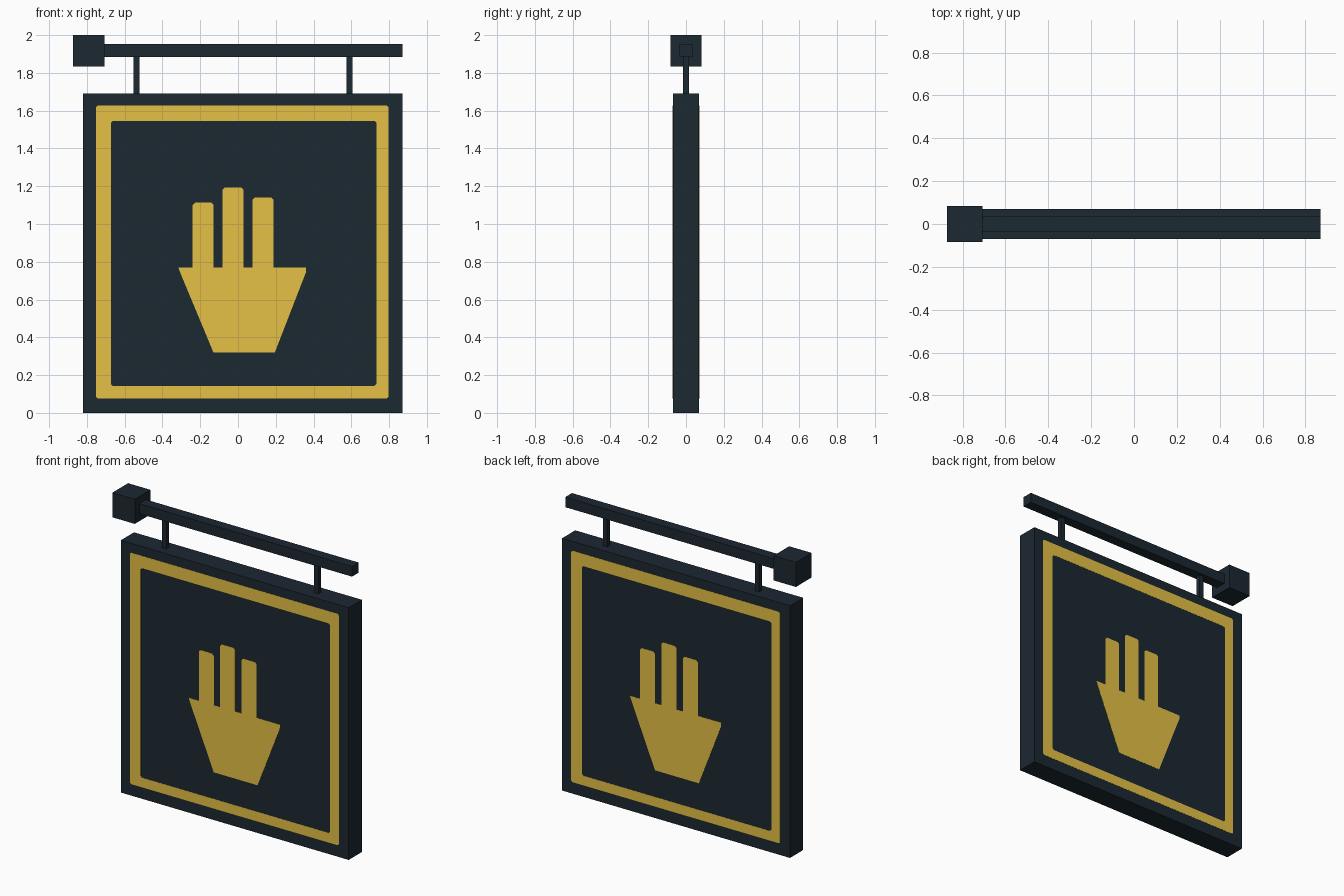
import bpy, bmesh, math
from mathutils import Matrix, Vector

if "Cube" in bpy.data.objects:
    bpy.data.objects.remove(bpy.data.objects["Cube"])

CX = 0.025      # board centre in x
HALF_Y = 0.07   # half board thickness
LIFT = 0.001    # thickness of the painted plates


def material(name, rgb):
    m = bpy.data.materials.new(name)
    m.diffuse_color = (*rgb, 1)
    m.use_nodes = True
    m.node_tree.nodes["Principled BSDF"].inputs["Base Color"].default_value = m.diffuse_color
    return m


DARK = material("dark slate", (0.0115, 0.0212, 0.031))
GOLD = material("gold paint", (0.78, 0.53, 0.06))


def add_object(name, bm, mat):
    bmesh.ops.recalc_face_normals(bm, faces=bm.faces)
    me = bpy.data.meshes.new(name)
    bm.to_mesh(me)
    bm.free()
    me.materials.append(mat)
    ob = bpy.data.objects.new(name, me)
    bpy.context.collection.objects.link(ob)
    return ob


def box(name, x0, x1, half_y, z0, z1):
    bm = bmesh.new()
    size = Matrix.Diagonal((x1 - x0, 2 * half_y, z1 - z0, 1))
    mid = Matrix.Translation(((x0 + x1) / 2, 0, (z0 + z1) / 2))
    bmesh.ops.create_cube(bm, size=1, matrix=mid @ size)
    return add_object(name, bm, DARK)


def plate(name, polygons, back):
    """Thin painted plate on the front, or turned half round onto the back."""
    bm = bmesh.new()
    verts = {}
    for poly in polygons:
        for p in poly:
            if p not in verts:
                verts[p] = bm.verts.new((p[0], -HALF_Y, p[1]))
        bm.faces.new([verts[p] for p in poly])
    new = bmesh.ops.extrude_face_region(bm, geom=bm.faces[:])["geom"]
    moved = [g for g in new if isinstance(g, bmesh.types.BMVert)]
    bmesh.ops.translate(bm, verts=moved, vec=(0, -LIFT, 0))
    if back:
        bmesh.ops.rotate(bm, verts=bm.verts, cent=Vector((CX, 0, 0)),
                         matrix=Matrix.Rotation(math.pi, 3, 'Z'))
    return add_object(name, bm, GOLD)


def chamfered(x0, x1, z0, z1, c=0.01):
    return [(x0 + c, z0), (x1 - c, z0), (x1, z0 + c), (x1, z1 - c),
            (x1 - c, z1), (x0 + c, z1), (x0, z1 - c), (x0, z0 + c)]


# Solid parts
box("sign_board", -0.82, 0.87, HALF_Y, 0.0, 1.69)
box("wall_block", -0.873, -0.707, 0.083, 1.835, 2.0)
box("hanging_bar", -0.707, 0.87, 0.035, 1.885, 1.953)
box("left_hanger", -0.553, -0.521, 0.015, 1.69, 1.885)
box("right_hanger", 0.574, 0.606, 0.015, 1.69, 1.885)

# Painted border ring
outer = chamfered(-0.752, 0.798, 0.077, 1.628)
inner = chamfered(-0.672, 0.732, 0.142, 1.546)
border = [(outer[i], outer[(i + 1) % 8], inner[(i + 1) % 8], inner[i])
          for i in range(8)]

# Painted hand: tapered palm with three fingers, as one outline
PALM_TOP = 0.77
hand = [(-0.316, PALM_TOP), (-0.305, 0.74), (-0.13, 0.32), (0.195, 0.32),
        (0.36, 0.745), (0.36, PALM_TOP)]
for x0, x1, top in ((0.077, 0.188, 1.14), (-0.082, 0.029, 1.193),
                    (-0.24, -0.13, 1.113)):
    hand += [(x1, PALM_TOP), (x1, top - 0.012), (x1 - 0.012, top),
             (x0 + 0.012, top), (x0, top - 0.012), (x0, PALM_TOP)]

for side, back in (("front", False), ("back", True)):
    plate(side + "_border", border, back)
    plate(side + "_hand", [hand], back)
